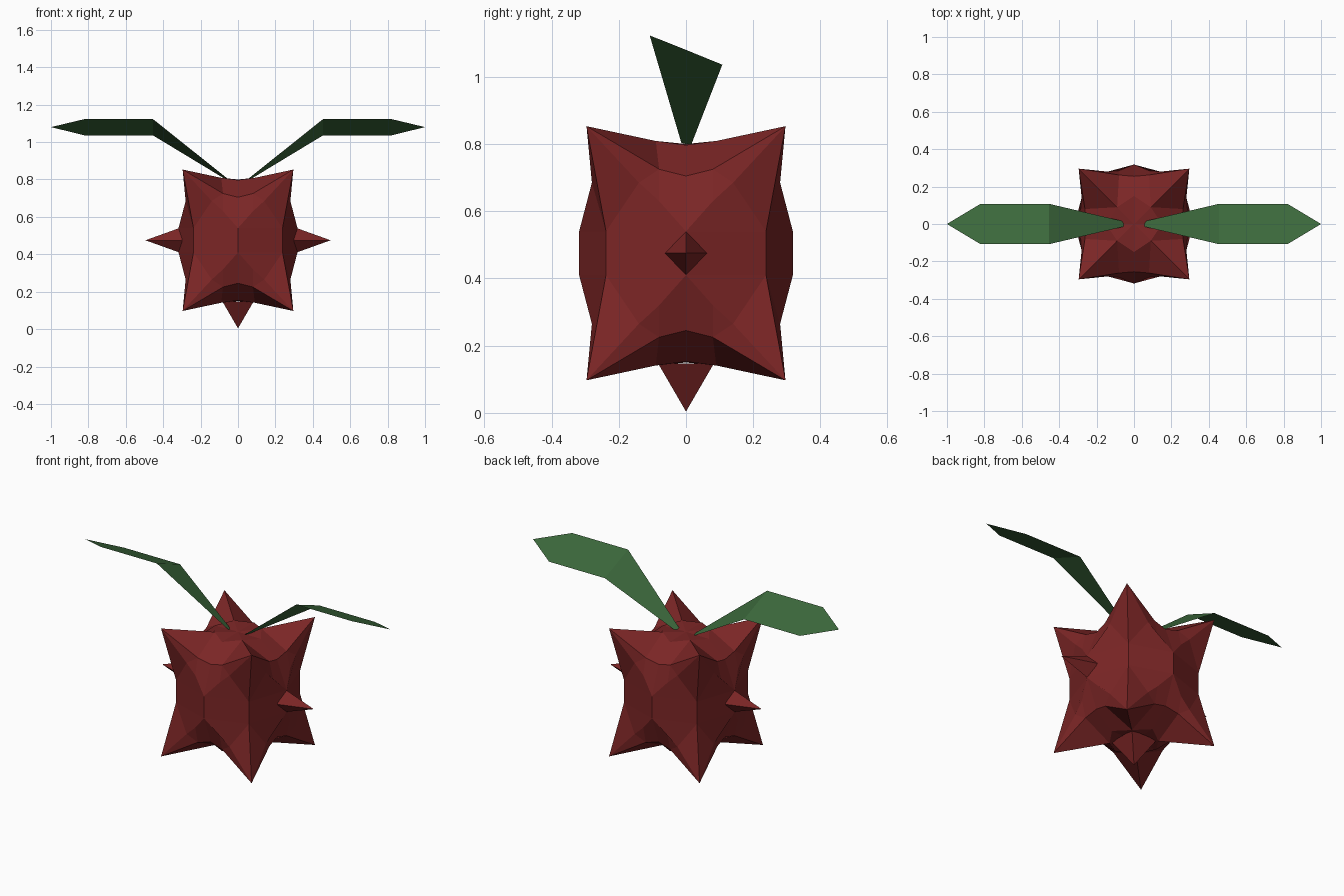
import bpy, bmesh
from mathutils import Vector

if "Cube" in bpy.data.objects:
    bpy.data.objects.remove(bpy.data.objects["Cube"], do_unlink=True)


def material(name, rgb):
    m = bpy.data.materials.new(name)
    m.use_nodes = True
    m.diffuse_color = (*rgb, 1)
    bsdf = m.node_tree.nodes["Principled BSDF"]
    bsdf.inputs["Base Color"].default_value = (*rgb, 1)
    bsdf.inputs["Roughness"].default_value = 0.8
    return m


red = material("dark red", (0.2, 0.019, 0.019))
green = material("leaf green", (0.045, 0.14, 0.045))
CENTRE = Vector((0, 0, 0.475))


def make_object(name, faces, mat, closed=True):
    """Make a flat shaded mesh from faces given as lists of points."""
    bm = bmesh.new()
    for f in faces:
        bm.faces.new([bm.verts.new(p) for p in f])
    bmesh.ops.remove_doubles(bm, verts=bm.verts, dist=0.0005)
    if closed:
        bmesh.ops.recalc_face_normals(bm, faces=bm.faces)
    me = bpy.data.meshes.new(name)
    bm.to_mesh(me)
    bm.free()
    me.materials.append(mat)
    ob = bpy.data.objects.new(name, me)
    bpy.context.collection.objects.link(ob)
    return ob


# Body: one sixteenth of the shell, swapped across the diagonal and mirrored
P = {
    "corner": (.296, .296, .378),
    "belt_mid": (0, .318, 0), "belt_edge": (.238, .238, 0),
    "ring_mid": (0, .318, .065), "ring_edge": (.238, .238, .065),
    "kite": (.08, .285, .155), "ridge": (.14, .28, .21),
    "rim": (.08, .262, .25), "rim_mid": (0, .255, .23),
    "top": (0, 0, .325), "top_mid": (0, .15, .322), "top_diag": (.09, .09, .334),
}
PATCHES = [
    "belt_mid belt_edge ring_edge ring_mid",
    "ring_mid ring_edge ridge kite",
    "ring_edge corner ridge", "ridge corner rim", "ridge rim kite",
    "ring_mid kite rim rim_mid",
    "rim corner top_diag", "rim_mid rim top_diag top_mid",
    "top_mid top_diag top",
]
faces = []
for patch in PATCHES:
    pts = [P[k] for k in patch.split()]
    for half in (pts, [(y, x, z) for x, y, z in pts]):
        for sx in (1, -1):
            for sy in (1, -1):
                for sz in (1, -1):
                    faces.append([CENTRE + Vector((x * sx, y * sy, z * sz))
                                  for x, y, z in half])
make_object("body", faces, red)


# Spikes: four sided pyramids
def spike(name, base, tip):
    sides = [[base[i], base[(i + 1) % 4], tip] for i in range(4)]
    make_object(name, sides + [base], red)


spike("bottom_spike",
      [(-.083, -.083, .147), (.083, -.083, .147), (.083, .083, .147), (-.083, .083, .147)],
      (0, 0, .004))
for side, s in (("left", 1), ("right", -1)):
    spike(side + "_spike",
          [(s * .3, -.062, .475), (s * .3, 0, .545), (s * .3, .062, .475), (s * .3, 0, .405)],
          (s * .495, 0, .475))

    # Leaf: a thin bent blade, higher along its front edge
    front = [(.055, -.014, .804), (.455, -.108, 1.123), (.82, -.108, 1.123)]
    back = [(.055, .014, .794), (.455, .108, 1.036), (.82, .108, 1.036)]
    tip = (1.0, 0, 1.08)
    blade = [[front[i], front[i + 1], back[i + 1], back[i]] for i in range(2)]
    blade.append([front[2], tip, back[2]])
    blade = [[(x * s, y, z) for x, y, z in f][::s] for f in blade]
    make_object(side + "_leaf", blade, green, closed=False)
